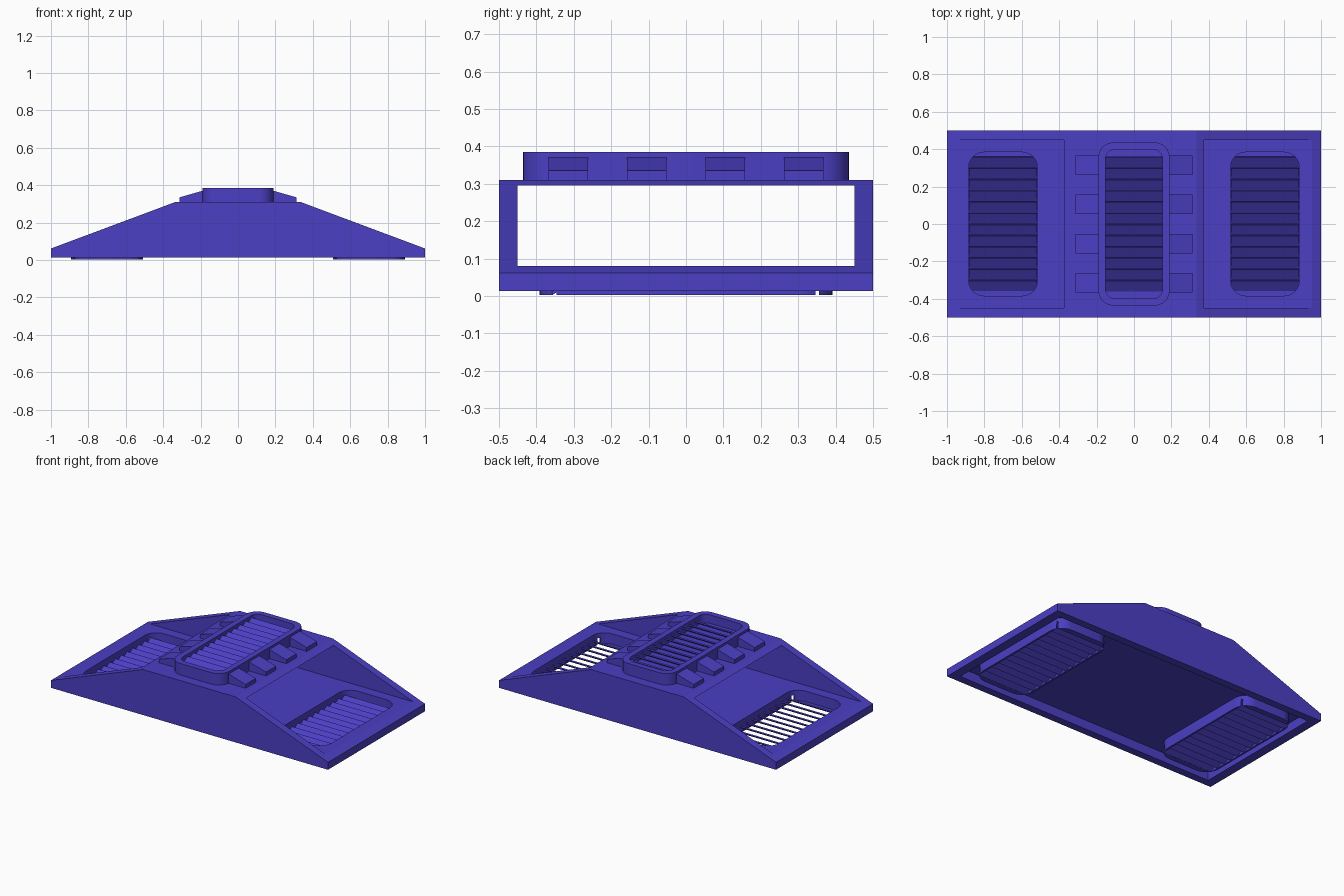
import bpy, bmesh, math

if "Cube" in bpy.data.objects:
    bpy.data.objects.remove(bpy.data.objects["Cube"])

mat = bpy.data.materials.new("indigo")
mat.diffuse_color = (0.07, 0.05, 0.55, 1)
mat.use_nodes = True
mat.node_tree.nodes["Principled BSDF"].inputs["Base Color"].default_value = mat.diffuse_color


def prism(name, pts, axis, lo, hi):
    """Extrude a closed outline: axis 'z' takes (x, y) points, axis 'y' takes (x, z)."""
    bm = bmesh.new()
    at = (lambda p, d: (p[0], p[1], d)) if axis == 'z' else (lambda p, d: (p[0], d, p[1]))
    face = bm.faces.new([bm.verts.new(at(p, lo)) for p in pts])
    ext = bmesh.ops.extrude_face_region(bm, geom=[face])
    verts = [g for g in ext["geom"] if isinstance(g, bmesh.types.BMVert)]
    shift = (0, 0, hi - lo) if axis == 'z' else (0, hi - lo, 0)
    bmesh.ops.translate(bm, verts=verts, vec=shift)
    bmesh.ops.recalc_face_normals(bm, faces=bm.faces)
    me = bpy.data.meshes.new(name)
    bm.to_mesh(me)
    bm.free()
    ob = bpy.data.objects.new(name, me)
    bpy.context.collection.objects.link(ob)
    me.materials.append(mat)
    return ob


def box(name, x0, x1, y0, y1, z0, z1):
    return prism(name, [(x0, y0), (x1, y0), (x1, y1), (x0, y1)], 'z', z0, z1)


def rounded(cx, hx, hy, r, n=8):
    pts = []
    for k, (sx, sy) in enumerate([(1, 1), (-1, 1), (-1, -1), (1, -1)]):
        for i in range(n + 1):
            a = math.pi / 2 * (k + i / n)
            pts.append((cx + sx * (hx - r) + r * math.cos(a), sy * (hy - r) + r * math.sin(a)))
    return pts


def cut(ob, *cutters):
    bpy.context.view_layer.objects.active = ob
    for c in cutters:
        m = ob.modifiers.new("cut", 'BOOLEAN')
        m.operation, m.object, m.solver = 'DIFFERENCE', c, 'EXACT'
        bpy.ops.object.modifier_apply(modifier=m.name)
        bpy.data.objects.remove(c)


def smooth(ob):
    bpy.ops.object.select_all(action='DESELECT')
    ob.select_set(True)
    bpy.context.view_layer.objects.active = ob
    bpy.ops.object.shade_smooth_by_angle(angle=math.radians(30))


def louvres(name, cx, hx, cz, tilt=math.radians(33)):
    """Twelve overlapping tilted slats running along x."""
    bm = bmesh.new()
    c, s = math.cos(tilt), math.sin(tilt)
    for i in range(12):
        y = (i - 5.5) * 0.06
        cube = bmesh.ops.create_cube(bm, size=1)
        for v in cube["verts"]:
            a, b = v.co.y * 0.066, v.co.z * 0.008
            v.co = (cx + v.co.x * 2 * hx, y + a * c - b * s, cz + a * s + b * c)
    me = bpy.data.meshes.new(name)
    bm.to_mesh(me)
    bm.free()
    me.materials.append(mat)
    bpy.context.collection.objects.link(bpy.data.objects.new(name, me))


# Ramp-sided body with a tunnel along x and a hollow underside
body = prism("body", [(-1, .013), (1, .013), (1, .0615), (.335, .31), (-.335, .31), (-1, .0615)],
             'y', -.5, .5)
cut(body, box("tunnel", -1.2, 1.2, -.45, .45, .08, .295),
    box("underside", -.94, .94, -.45, .45, -.1, .072),
    *[prism("tray_hole", rounded(s * .7, .188, .388, .09), 'z', .03, .12) for s in (-1, 1)])

# Vent trays hanging through the floor
for side, s in (("left", -1), ("right", 1)):
    tray = prism(side + "_tray", rounded(s * .7, .192, .392, .09), 'z', .003, .08)
    cut(tray, prism("inner", rounded(s * .7, .184, .384, .082), 'z', .012, .2),
        box("slot", s * .7 - .18, s * .7 + .18, -.355, .355, -.1, .05))
    smooth(tray)
    louvres(side + "_tray_slats", s * .7, .182, .025)

# Raised vent on the roof
cap = prism("roof_vent", rounded(0, .19, .436, .08), 'z', .308, .385)
cut(cap, prism("inner", rounded(0, .152, .398, .05), 'z', .33, .5))
smooth(cap)
louvres("roof_vent_slats", 0, .152, .35)

# Wedge buttresses beside the roof vent
for side, s in (("left", -1), ("right", 1)):
    for i in range(4):
        y = -.315 + .21 * i
        prism(f"{side}_buttress_{i + 1}",
              [(s * .18, .30), (s * .312, .30), (s * .312, .335), (s * .18, .373)],
              'y', y - .0525, y + .0525)
